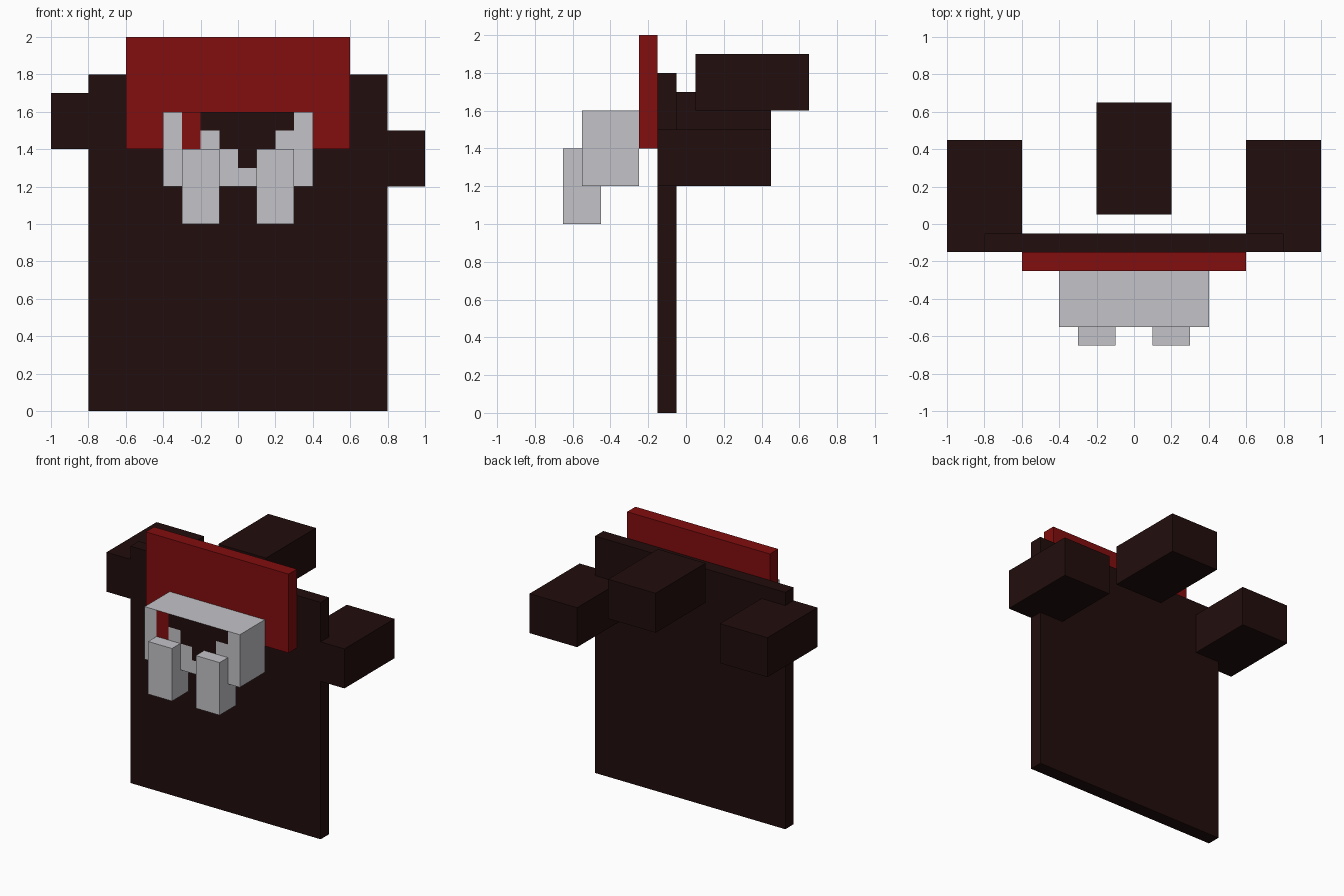
import bpy
import bmesh
from mathutils import Vector

default = bpy.data.objects.get("Cube")
if default:
    bpy.data.objects.remove(default, do_unlink=True)


def make_material(name, rgb):
    mat = bpy.data.materials.new(name)
    mat.use_nodes = True
    colour = (*rgb, 1.0)
    mat.diffuse_color = colour
    bsdf = next(n for n in mat.node_tree.nodes if n.type == 'BSDF_PRINCIPLED')
    bsdf.inputs["Base Color"].default_value = colour
    bsdf.inputs["Roughness"].default_value = 0.9
    return mat


dark = make_material("dark_brown", (0.0153, 0.004, 0.0037))
red = make_material("deep_red", (0.223, 0.004, 0.0044))
grey = make_material("pale_grey", (0.552, 0.546, 0.578))


def box(name, low, high, *mats):
    """Axis-aligned box between two corners."""
    low, high = Vector(low), Vector(high)
    bm = bmesh.new()
    bmesh.ops.create_cube(bm, size=1.0)
    for v in bm.verts:
        v.co = (low + high) / 2 + v.co * (high - low)
    mesh = bpy.data.meshes.new(name)
    bm.to_mesh(mesh)
    bm.free()
    for mat in mats:
        mesh.materials.append(mat)
    obj = bpy.data.objects.new(name, mesh)
    bpy.context.scene.collection.objects.link(obj)
    return obj


# Thin body slab and the red panel on its front
box("body", (-0.8, -0.15, 0), (0.8, -0.05, 1.8), dark)
box("red_panel", (-0.6, -0.25, 1.4), (0.6, -0.15, 2.0), red)

# Blocks reaching backwards
box("right_block", (-1.0, -0.15, 1.4), (-0.6, 0.45, 1.7), dark)
box("left_block", (0.6, -0.15, 1.2), (1.0, 0.45, 1.5), dark)
box("back_block", (-0.2, 0.05, 1.6), (0.2, 0.65, 1.9), dark)

# Two tusks
for side, x in (("right", -0.2), ("left", 0.2)):
    box(side + "_tusk", (x - 0.1, -0.65, 1.0), (x + 0.1, -0.45, 1.4), grey)

# Muzzle, cut into square cells whose front faces carry the mouth pattern
muzzle = box("muzzle", (-0.4, -0.55, 1.2), (0.4, -0.25, 1.6), grey, red, dark)
pattern = ["GRDDDDDG",
           "GRGDDDGG",
           "GGGGDGGG",
           "GGGGGGGG"]
cell = 0.1
bm = bmesh.new()
bm.from_mesh(muzzle.data)
cuts = [((i * cell - 0.4, 0, 0), (1, 0, 0)) for i in range(1, 8)]
cuts += [((0, 0, 1.6 - i * cell), (0, 0, 1)) for i in range(1, 4)]
for point, normal in cuts:
    bmesh.ops.bisect_plane(bm, geom=bm.verts[:] + bm.edges[:] + bm.faces[:],
                           plane_co=point, plane_no=normal)
bm.normal_update()
for face in bm.faces:
    if face.normal.y < -0.9:
        c = face.calc_center_median()
        row, col = int((1.6 - c.z) / cell), int((c.x + 0.4) / cell)
        face.material_index = "GRD".index(pattern[row][col])
bm.to_mesh(muzzle.data)
bm.free()
